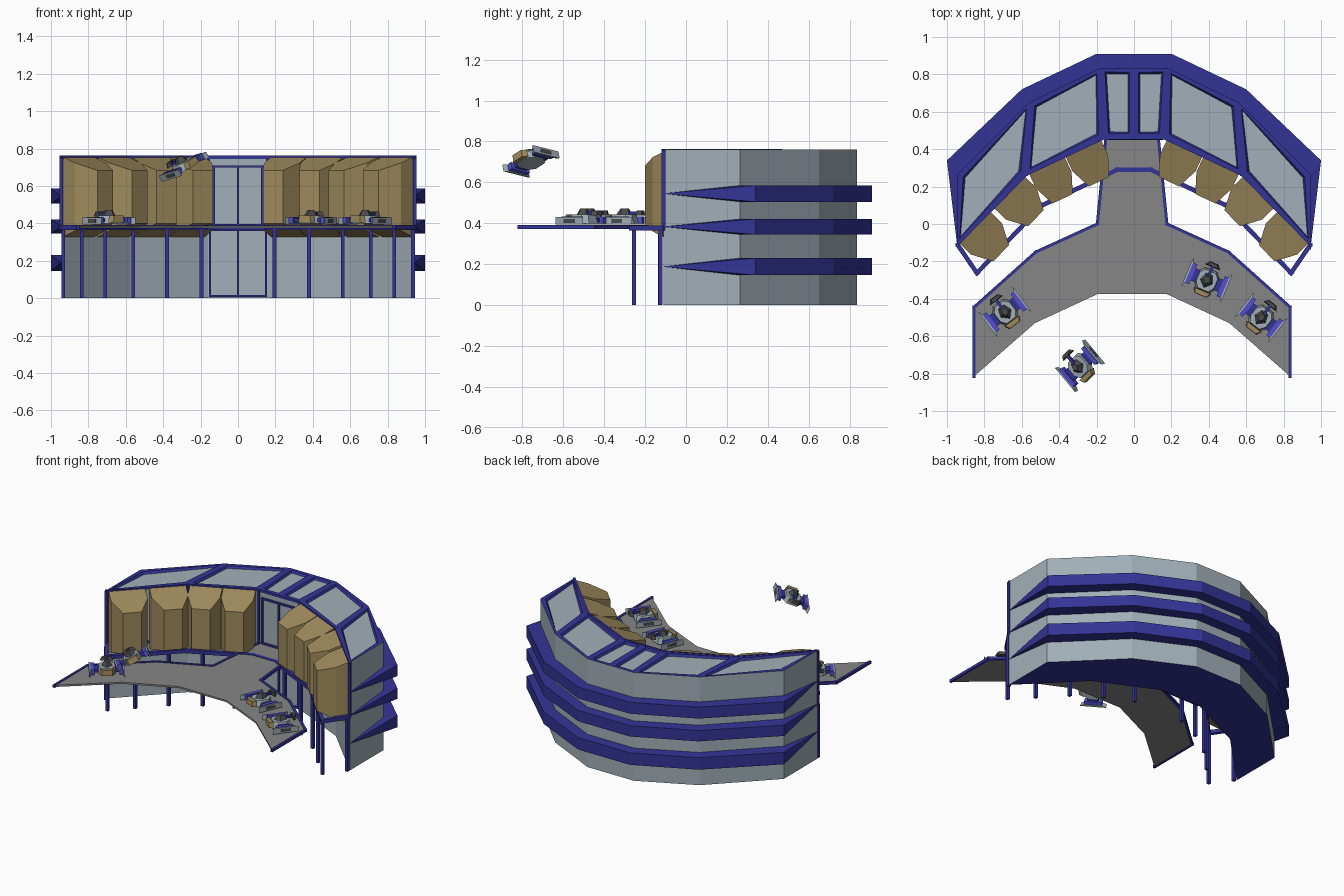
import bpy, bmesh
from math import radians, atan2
from mathutils import Matrix, Vector, Euler

if "Cube" in bpy.data.objects:
    bpy.data.objects.remove(bpy.data.objects["Cube"])

def mat(name, c):
    m = bpy.data.materials.new(name)
    m.diffuse_color = (*c, 1)
    m.use_nodes = True
    m.node_tree.nodes["Principled BSDF"].inputs["Base Color"].default_value = m.diffuse_color
    return m

BLUE = mat("blue", (.034, .034, .31))
STEEL = mat("pale_steel", (.36, .43, .48))
TAN = mat("tan", (.35, .26, .11))
DECK = mat("deck_grey", (.24, .24, .24))
DARK = mat("dark_grey", (.07, .07, .075))
VIOLET = mat("bright_blue", (.09, .08, .6))

def finish(name, bm, mats):
    bmesh.ops.recalc_face_normals(bm, faces=bm.faces)
    me = bpy.data.meshes.new(name)
    bm.to_mesh(me)
    bm.free()
    for m in mats:
        me.materials.append(m)
    ob = bpy.data.objects.new(name, me)
    bpy.context.collection.objects.link(ob)
    return ob

def loft(bm, low, high):
    """Closed solid between two matching rings of 3D points."""
    a = [bm.verts.new(p) for p in low]
    b = [bm.verts.new(p) for p in high]
    bm.faces.new(a)
    bm.faces.new(b)
    for i in range(len(a)):
        j = (i + 1) % len(a)
        bm.faces.new((a[i], a[j], b[j], b[i]))

def prism(name, pts, z0, z1, m, M=Matrix(), top=1.0):
    c = sum((Vector(p) for p in pts), Vector((0, 0))) / len(pts)
    bm = bmesh.new()
    loft(bm, [M @ Vector((x, y, z0)) for x, y in pts],
         [M @ Vector((c.x + (x - c.x) * top, c.y + (y - c.y) * top, z1)) for x, y in pts])
    return finish(name, bm, [m])

def rect(x0, x1, y0, y1):
    return [(x0, y0), (x1, y0), (x1, y1), (x0, y1)]

def rail(name, path, w, z0, z1, m=BLUE):
    """Flat bar following a 2D path."""
    bm = bmesh.new()
    for p, q in zip(path, path[1:]):
        p, q = Vector(p), Vector(q)
        d = (q - p).normalized() * w / 2
        n = Vector((-d.y, d.x))
        ring = [p - d + n, q + d + n, q + d - n, p - d - n]
        loft(bm, [(*v, z0) for v in ring], [(*v, z1) for v in ring])
    return finish(name, bm, [m])

def mirror(path):
    """Extend a right-to-centre path to the left side."""
    return path + [(-x, y) for x, y in reversed(path) if abs(x) > 1e-6]

# Curved building shell with inset roof panels and blue underside
outer_half = [(.945, .265), (.56, .65), (.18, .835), (0, .835)]
inner_half = [(.945, -.11), (.575, .265), (.16, .46), (0, .46)]
outer, inner = mirror(outer_half), mirror(inner_half)
H = .76
bm = bmesh.new()
grid = [[bm.verts.new((*p, z)) for p in path] for path in (outer, inner) for z in (0, H)]
o0, o1, i0, i1 = grid
roof, n = [], len(outer)
for k in range(n - 1):
    bm.faces.new((o0[k], o0[k+1], o1[k+1], o1[k]))
    bm.faces.new((i0[k], i0[k+1], i1[k+1], i1[k]))
    bm.faces.new((o0[k], o0[k+1], i0[k+1], i0[k])).material_index = 1
    roof.append(bm.faces.new((o1[k], o1[k+1], i1[k+1], i1[k])))
for k in (0, n - 1):
    bm.faces.new((o0[k], i0[k], i1[k], o1[k]))
bmesh.ops.recalc_face_normals(bm, faces=bm.faces)
for t, d in ((.034, 0), (.012, -.015)):
    for f in bmesh.ops.inset_individual(bm, faces=roof, thickness=t, depth=d)["faces"]:
        f.material_index = 1
for f in roof:
    f.material_index = 0
finish("building_shell", bm, [STEEL, BLUE])

# Three tapering outer fins
fin_in = mirror([(.944, -.11)] + outer_half[:3])
fin_out = mirror([(.946, -.11), (1, .34), (.6, .72), (.2, .91)])
for zc, h in ((.188, .042), (.383, .038), (.545, .04)):
    bm = bmesh.new()
    rows = []
    for k, (a, b) in enumerate(zip(fin_in, fin_out)):
        hh = .001 if k in (0, 7) else h
        rows.append([bm.verts.new((*p, z)) for p, z in
                     ((a, zc - hh), (b, zc - hh), (b, zc + hh), (a, zc + hh))])
    for r, s in zip(rows, rows[1:]):
        for j in range(4):
            bm.faces.new((r[j], r[(j+1) % 4], s[(j+1) % 4], s[j]))
    bm.faces.new(rows[0])
    bm.faces.new(rows[-1])
    finish("outer_fin", bm, [BLUE])

# Door and lower panel frames on the centre wall
def frame(name, x, z0, z1):
    for xx in (-x, 0, x):
        prism(name + "_upright", rect(xx - .006, xx + .006, .448, .462), z0, z1, BLUE)
    for z in (z0, z1 - .012):
        prism(name + "_crossbar", rect(-x, x, .448, .462), z, z + .012, BLUE)
frame("door_frame", .13, .385, .71)
frame("lower_panel", .15, .005, .37)

# Support rail, its legs, wall posts and top trim
rail("support_rail", mirror([(.94, -.115), (.84, -.262), (.49, .1), (.09, .29)]), .024, .365, .39)
rail("wall_top_trim", mirror(inner_half), .014, .745, .762)
rail("wall_foot_trim", mirror(inner_half), .012, .366, .385)
for s in (1, -1):
    for x, y in ((.935, -.125), (.835, -.255), (.71, -.127), (.56, .03), (.38, .152), (.195, .24)):
        prism("rail_leg", rect(s*x - .01, s*x + .01, y - .01, y + .01), 0, .375, BLUE)
    for x, y in inner_half[:3]:
        prism("wall_post", rect(s*x - .009, s*x + .009, y - .009, y + .009), .38, .755, BLUE)

# Tan faceted pods along the inner walls, two per wall on each side
for s in (1, -1):
    for k, hw, ts in ((1, .105, (.27, .74)), (0, .118, (.25, .75))):
        a, b = Vector(inner_half[k + 1]), Vector(inner_half[k])
        u = (b - a).normalized()
        out = Vector((u.y, -u.x))
        for t in ts:
            c = a.lerp(b, t)
            low, high = [], []
            for du, d in ((-hw, 0), (-hw, .09), (-.06, .2), (.06, .2), (hw, .09), (hw, 0)):
                p = c + u * du + out * d
                low.append((s * p.x, p.y, .328 + .36 * d))
                high.append((s * p.x, p.y, .755 - .36 * d))
            bm = bmesh.new()
            loft(bm, low, high)
            finish("storage_pod", bm, [TAN])

# Y-shaped landing deck with blue edging
cx = -.01
back = [(.14, .46), (.186, 0), (.515, -.15), (.845, -.445)]
front = [(.845, -.815), (.52, -.53), (.186, -.375)]
half = back + front
deck = [(x + cx, y) for x, y in half] + [(cx - x, y) for x, y in reversed(half)]
prism("landing_deck", deck, .374, .386, DECK)
for s in (1, -1):
    rail("deck_edge", [(s * x + cx, y) for x, y in back + front[:1]], .016, .372, .391)

# Small parked and flying craft
def craft(loc, rot):
    M = Matrix.Translation(loc) @ Euler([radians(a) for a in rot]).to_matrix().to_4x4()
    hull = [(-.035, -.065), (.035, -.065), (.06, -.03), (.06, .03),
            (.035, .06), (-.035, .06), (-.06, .03), (-.06, -.03)]
    prism("craft_hull", hull, .008, .05, STEEL, M, .85)
    prism("craft_tail", [(-.05, -.06), (-.035, -.088), (.035, -.088), (.05, -.06)], .012, .05, TAN, M, .9)
    prism("craft_cabin", [(-.036, -.01), (0, -.045), (.036, -.01), (.02, .035), (-.02, .035)],
          .048, .08, DARK, M, .5)
    prism("craft_neck", rect(-.008, .008, .02, .085), .05, .066, BLUE, M)
    prism("craft_nose", [(-.045, .075), (.045, .075), (.025, .1), (-.025, .1)], .045, .07, DARK, M, .7)
    for s in (1, -1):
        prism("craft_strut", rect(s*.075 - .022, s*.075 + .022, -.035, .035), .015, .035, BLUE, M)
        prism("craft_engine", rect(s*.092 - .012, s*.092 + .012, -.058, .058), .006, .042, VIOLET, M)
        prism("craft_side_plate", [(s*.104, -.065), (s*.114, -.085), (s*.114, .085), (s*.104, .065)],
              .001, .038, STEEL, M)
        prism("craft_plate_inset", rect(s*.114 - .001, s*.114 + .001, -.035, .035), .01, .03, DARK, M)

craft((-.69, -.47, .392), (0, 0, 37))
craft((.39, -.30, .392), (0, 0, -23))
craft((.68, -.50, .392), (0, 0, -38))
craft((-.28, -.755, .685), (-12, -25, 45))
